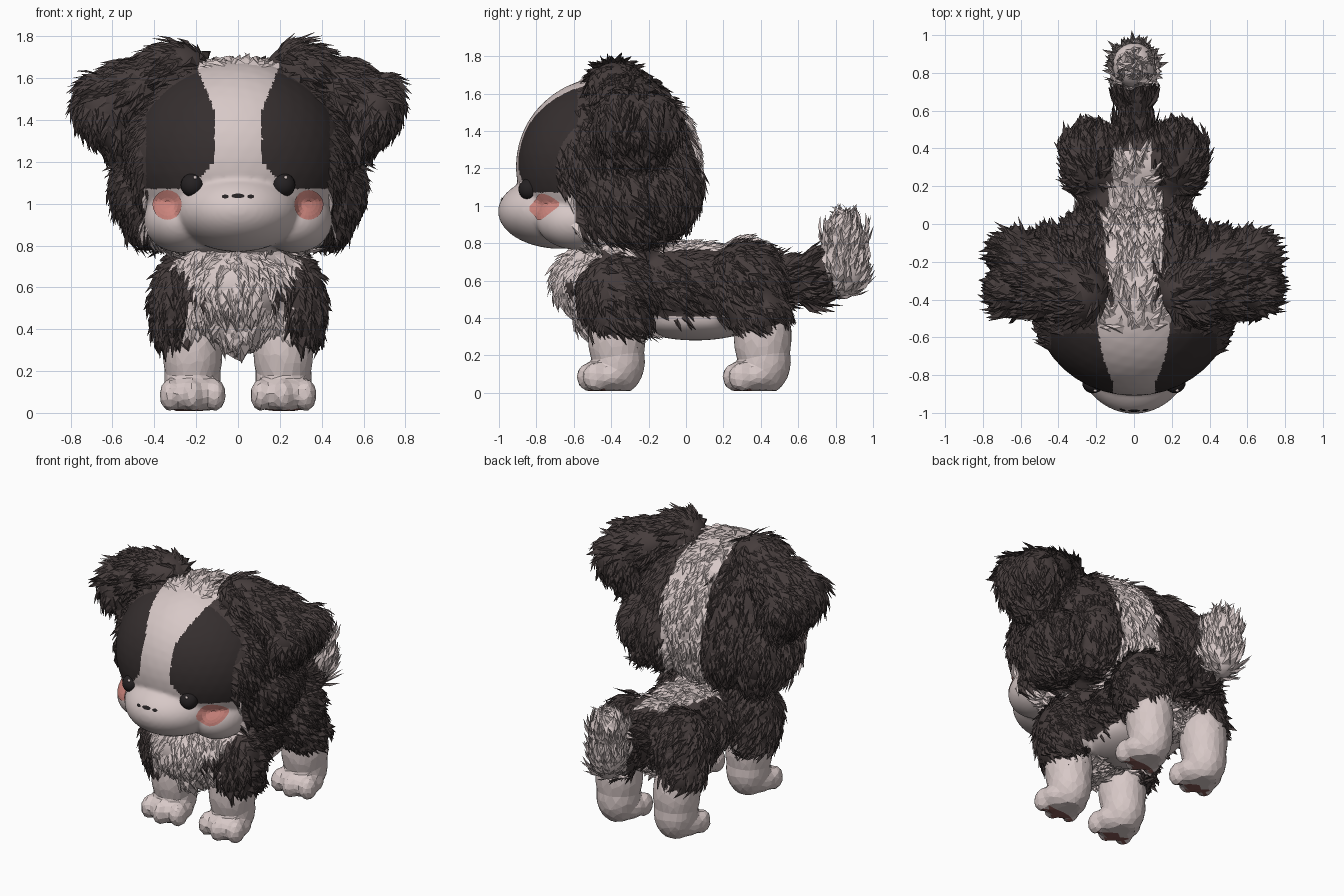
import bpy, bmesh, math, random
from mathutils import Vector, Matrix
from mathutils.bvhtree import BVHTree

random.seed(4)
if "Cube" in bpy.data.objects:
    bpy.data.objects.remove(bpy.data.objects["Cube"])


def material(name, colour):
    m = bpy.data.materials.new(name)
    m.use_nodes = True
    m.diffuse_color = (*colour, 1)
    m.node_tree.nodes["Principled BSDF"].inputs["Base Color"].default_value = (*colour, 1)
    return m


MATS = [material("black fur", (0.062, 0.047, 0.046)),
        material("white fur", (0.68, 0.58, 0.57)),
        material("smooth charcoal", (0.036, 0.028, 0.028)),
        material("blush pink", (0.62, 0.24, 0.21)),
        material("eye black", (0.018, 0.015, 0.016)),
        material("paw pad", (0.24, 0.1, 0.09))]
BLACK, WHITE, CHARCOAL, BLUSH, EYE, PAD = range(6)


def make_object(name, bm):
    me = bpy.data.meshes.new(name)
    bm.to_mesh(me)
    bm.free()
    for m in MATS:
        me.materials.append(m)
    ob = bpy.data.objects.new(name, me)
    bpy.context.scene.collection.objects.link(ob)
    return ob


def both(*parts):
    """Mirror each (centre, radii, tilt) ellipsoid to the other side."""
    return [((s * c[0], c[1], c[2]), r, s * a) for c, r, a in parts for s in (1, -1)]


def blob(name, parts, voxel, colour, decimate=None):
    """Fuse tilted ellipsoids into one skin and colour its faces by rule."""
    bm = bmesh.new()
    for centre, radii, tilt in parts:
        mat = (Matrix.Translation(centre) @ Matrix.Rotation(tilt, 4, 'Y')
               @ Matrix.Diagonal((*radii, 1)))
        bmesh.ops.create_icosphere(bm, subdivisions=4, radius=1, matrix=mat)
    ob = make_object(name, bm)
    mod = ob.modifiers.new("fuse", 'REMESH')
    mod.mode, mod.voxel_size = 'VOXEL', voxel
    mod = ob.modifiers.new("soften", 'SMOOTH')
    mod.iterations = 4
    if decimate:
        ob.modifiers.new("facet", 'DECIMATE').ratio = decimate
    dg = bpy.context.evaluated_depsgraph_get()
    me = bpy.data.meshes.new_from_object(ob.evaluated_get(dg))
    ob.modifiers.clear()
    ob.data = me
    me.materials.clear()
    for m in MATS:
        me.materials.append(m)
    for v in me.vertices:
        v.co.z = max(v.co.z, 0.01)
    for f in me.polygons:
        f.material_index = colour(f.center)
        f.use_smooth = not decimate
    return ob


def add_fur(ob, flow, furry, colour, length=0.11, density=800):
    """Cover the furry faces with broad, ridged, pointed locks that follow the flow."""
    bm = bmesh.new()
    bm.from_mesh(ob.data)
    bm.faces.ensure_lookup_table()
    for f in list(bm.faces):
        p, n = f.calc_center_median(), f.normal.copy()
        if not furry(p):
            continue
        want = f.calc_area() * density
        for _ in range(int(want) + (random.random() < want % 1)):
            jitter = Vector([random.uniform(-0.3, 0.3) for _ in range(3)])
            t = flow(p) + jitter
            t = (t - n * t.dot(n)).normalized()
            side = t.cross(n) * random.uniform(0.018, 0.032)
            size = length * random.uniform(0.65, 1.2)
            root = p - n * 0.004 + jitter * 0.02
            a, b, ridge, tip = [bm.verts.new(q) for q in (
                root - side, root + side,
                root + t * size * 0.45 + n * size * 0.2,
                root + t * size + n * size * random.uniform(0.05, 0.3))]
            for tri in ((a, b, ridge), (b, tip, ridge), (tip, a, ridge)):
                bm.faces.new(tri).material_index = colour(p)
    bm.to_mesh(ob.data)
    bm.free()


# Head: skull, back of skull, tapered muzzle, jowls and fluffy cheeks
def blaze(p):
    if p.y > -0.45:
        return 0.1 + 0.05 * min(1, (p.y + 0.45) * 4)
    return 0.115 + 0.4 * max(0, p.z - 1.45) + 0.9 * max(0, 1.2 - p.z)


def head_furry(p):
    return p.y > -0.58 or (abs(p.x) > 0.44 and p.y > -0.72)


def head_colour(p):
    if abs(p.x) < blaze(p):
        return WHITE
    if p.z < 1.07 and p.y < (-0.5 if p.z < 0.85 else -0.59) and abs(p.x) < 0.46:
        return WHITE
    return BLACK if head_furry(p) else CHARCOAL


head = blob("head", [((0, -0.42, 1.21), (0.53, 0.49, 0.48), 0),
                     ((0, -0.2, 1.15), (0.4, 0.25, 0.35), 0),
                     ((0, -0.67, 0.97), (0.31, 0.335, 0.2), 0)]
            + both(((0.27, -0.58, 0.92), (0.18, 0.22, 0.155), 0),
                   ((0.22, -0.15, 1.1), (0.2, 0.23, 0.27), 0),
                   ((0.43, -0.27, 1.06), (0.17, 0.26, 0.22), 0),
                   ((0.4, -0.28, 0.93), (0.15, 0.24, 0.14), 0)), 0.013, head_colour)
skin = BVHTree.FromObject(head, bpy.context.evaluated_depsgraph_get())


def on_face(x, z):
    hit, normal, _, _ = skin.ray_cast(Vector((x, -2, z)), Vector((0, 1, 0)))
    return hit + normal * 0.005


def decal(name, x, z, rx, rz, mat, rings=4, sides=20):
    """Thin oval plate laid on the face."""
    bm = bmesh.new()
    loops = [[bm.verts.new(on_face(x + rx * r / rings * math.cos(k * math.tau / sides),
                                   z + rz * r / rings * math.sin(k * math.tau / sides)))
              for k in range(sides)] for r in range(1, rings + 1)]
    bm.faces.new(loops[0])
    for inner, outer in zip(loops, loops[1:]):
        for k in range(sides):
            j = (k + 1) % sides
            bm.faces.new((inner[k], outer[k], outer[j], inner[j]))
    for f in bm.faces:
        f.material_index = mat
    make_object(name, bm)


def ball(name, centre, radius, mat):
    bm = bmesh.new()
    bmesh.ops.create_uvsphere(bm, u_segments=20, v_segments=12, radius=radius,
                              matrix=Matrix.Translation(centre))
    for f in bm.faces:
        f.material_index, f.smooth = mat, True
    make_object(name, bm)


# Eyes with glints, blush and nose
for s, label in ((1, "left"), (-1, "right")):
    eye = on_face(s * 0.215, 1.09) + Vector((0, 0.015, 0))
    ball(label + "_eye", eye, 0.057, EYE)
    ball(label + "_eye_glint", eye + Vector((0.012, -0.042, 0.036)), 0.009, WHITE)
    decal(label + "_blush", s * 0.335, 0.995, 0.07, 0.072, BLUSH)
    decal(label + "_nostril", s * 0.06, 1.032, 0.017, 0.009, EYE, 2, 10)
decal("nose", 0, 1.035, 0.032, 0.011, EYE, 2, 10)


def head_flow(p):
    return Vector((0.5 * p.x, 0.45, -1 if p.z < 1.55 else -0.2))


add_fur(head, head_flow, head_furry, head_colour)

# Floppy ears, narrow at the root and broad at the folded tip
for s, label in ((1, "left"), (-1, "right")):
    lobes = [((0.31, -0.37, 1.63), (0.18, 0.16, 0.14), 0.1),
             ((0.5, -0.3, 1.54), (0.23, 0.2, 0.15), 0.4),
             ((0.63, -0.19, 1.44), (0.13, 0.17, 0.17), 0.35),
             ((0.64, -0.34, 1.44), (0.13, 0.16, 0.19), 0.35),
             ((0.57, -0.27, 1.32), (0.1, 0.19, 0.14), 0.3)]
    ear = blob(label + "_ear", [((s * c[0], c[1], c[2]), r, s * a) for c, r, a in lobes],
               0.02, lambda p: BLACK)
    add_fur(ear, lambda p: Vector((s * (1 if p.z > 1.5 else 0.1), 0.1, -0.8)),
            lambda p: True, lambda p: BLACK)


# Body: barrel, chest, bib, neck, shoulders, rump and haunches
def body_colour(p):
    x = abs(p.x)
    if p.y < -0.45 and x < (0.12 + 0.8 * (p.z - 0.5) if p.z > 0.53 else 0.25):
        return WHITE
    if p.z > 0.76 and p.y < -0.32:
        return WHITE
    if p.z > 0.7 and p.y < 0.38 and x < 0.16 - 0.22 * min(0.3, max(0, p.y)):
        return WHITE
    inner = p.z < 0.48 and x < 0.17
    return WHITE if inner or bare_belly(p) else BLACK


def bare_belly(p):
    return p.z < 0.41 and -0.2 < p.y < 0.23 and abs(p.x) < 0.3


def body_flow(p):
    return Vector((0, 0, -1)) if p.y < -0.45 else Vector((0, 0.7, -0.7))


body = blob("body", [((0, 0.02, 0.57), (0.3, 0.5, 0.23), 0),
                     ((0, -0.38, 0.57), (0.35, 0.27, 0.26), 0),
                     ((0, -0.52, 0.6), (0.24, 0.19, 0.19), 0),
                     ((0, -0.47, 0.43), (0.13, 0.14, 0.14), 0),
                     ((0, -0.35, 0.74), (0.29, 0.24, 0.14), 0),
                     ((0, 0.31, 0.6), (0.32, 0.22, 0.22), 0),
                     ((0, 0.05, 0.4), (0.24, 0.35, 0.12), 0)]
            + both(((0.26, -0.37, 0.52), (0.16, 0.2, 0.24), 0),
                   ((0.26, -0.36, 0.41), (0.15, 0.18, 0.14), 0),
                   ((0.2, 0.32, 0.57), (0.18, 0.21, 0.24), 0),
                   ((0.24, 0.38, 0.43), (0.15, 0.17, 0.15), 0)), 0.02, body_colour)
add_fur(body, body_flow, lambda p: not bare_belly(p), body_colour, 0.1)


# Upturned tail with a pale plume
def tail_colour(p):
    return WHITE if p.y > 0.78 - 0.22 * max(0, p.z - 0.5) else BLACK


tail = blob("tail", [((0, 0.5, 0.61), (0.1, 0.16, 0.13), 0),
                     ((0, 0.68, 0.61), (0.1, 0.14, 0.15), 0),
                     ((0, 0.84, 0.67), (0.12, 0.125, 0.17), 0),
                     ((0, 0.84, 0.82), (0.115, 0.12, 0.12), 0)], 0.018, tail_colour)
add_fur(tail, lambda p: Vector((0, 0.9 if p.y < 0.75 else 0.15, 0.2 if p.y < 0.75 else 1)),
        lambda p: True, tail_colour, 0.12)

# Legs with rounded toes and pads
for s, side in ((1, "left"), (-1, "right")):
    for y, end in ((-0.37, "front"), (0.41, "back")):
        x = s * 0.217

        def leg_colour(p):
            return PAD if p.z < 0.016 and p.y < y - 0.06 else WHITE

        toes = [((x + d, y - 0.145 + abs(d) * 0.3, 0.085), (0.05, 0.07, 0.076), 0)
                for d in (-0.108, 0, 0.108)]
        blob(side + "_" + end + "_leg",
             [((x, y, 0.3), (0.145, 0.155, 0.25), 0),
              ((x, y + 0.01, 0.17), (0.135, 0.14, 0.18), 0),
              ((x, y - 0.05, 0.09), (0.15, 0.14, 0.095), 0)] + toes, 0.013, leg_colour, 0.07)
